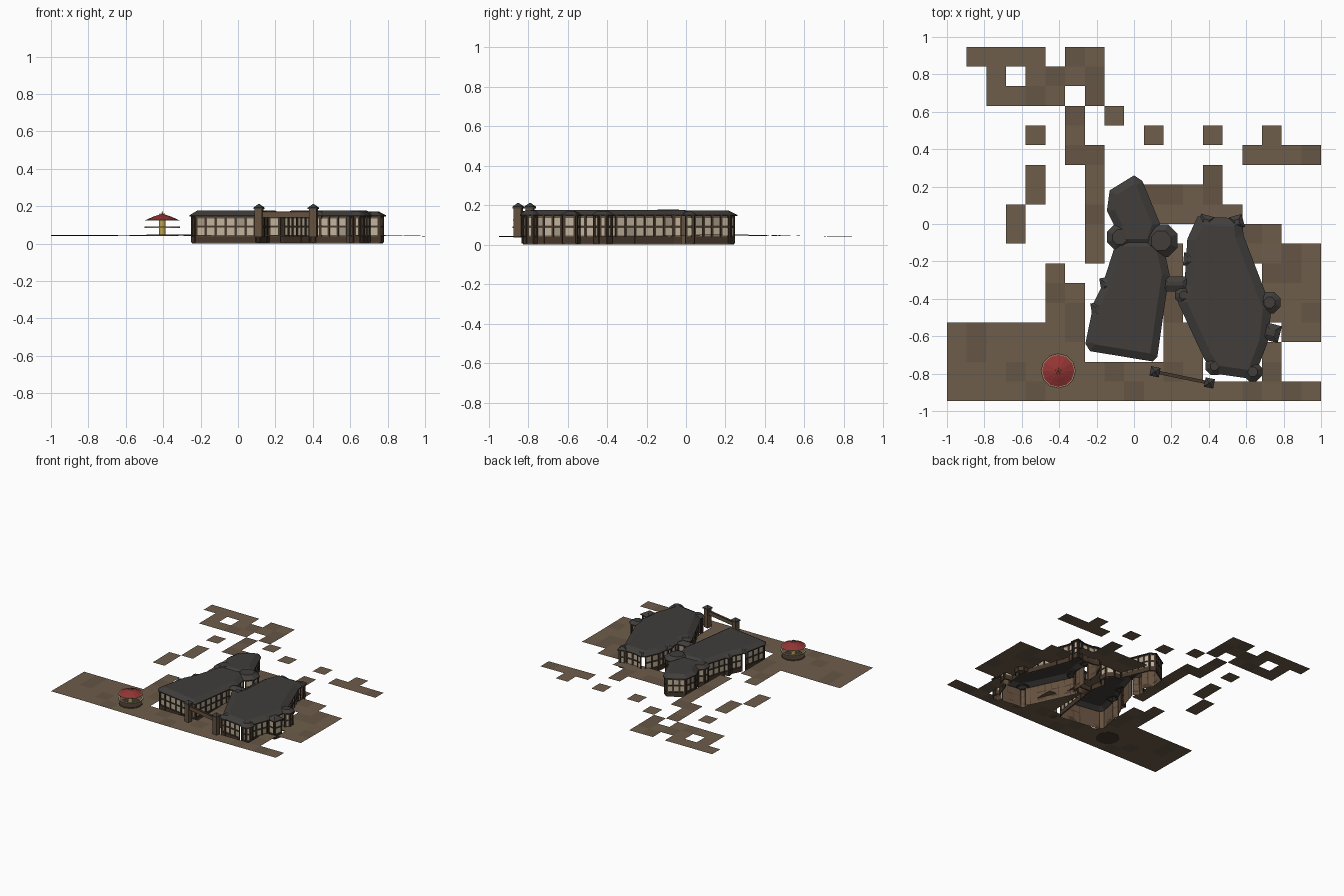
import bpy, bmesh, math, random
from mathutils import Vector

if "Cube" in bpy.data.objects:
    bpy.data.objects.remove(bpy.data.objects["Cube"])
random.seed(4)


def mat(name, c):
    m = bpy.data.materials.new(name)
    m.diffuse_color = (*c, 1)
    m.use_nodes = True
    m.node_tree.nodes["Principled BSDF"].inputs["Base Color"].default_value = m.diffuse_color
    return m


ROOF = mat("slate", (.052, .048, .044))
WALL = mat("timber", (.13, .083, .05))
TRIM = mat("dark_timber", (.06, .038, .024))
GLASS = mat("window_light", (.52, .45, .33))
GLASS2 = mat("window_dim", (.36, .32, .24))
SOIL = mat("soil", (.155, .11, .07))
SOIL2 = mat("soil_dark", (.13, .092, .06))
RED = mat("red", (.30, .035, .035))
TAN = mat("cream", (.42, .33, .2))
GOLD = mat("gold", (.5, .36, .08))


def finish(bm, name, *mats):
    me = bpy.data.meshes.new(name)
    bm.to_mesh(me)
    bm.free()
    for m in mats:
        me.materials.append(m)
    ob = bpy.data.objects.new(name, me)
    bpy.context.collection.objects.link(ob)
    return ob


def quad(bm, pts, idx=0):
    f = bm.faces.new([bm.verts.new(p) for p in pts])
    f.material_index = idx


def offset(pts, d):
    """Move a counter-clockwise outline inwards by d."""
    out, n = [], len(pts)
    for i in range(n):
        a, b, c = Vector(pts[i - 1]), Vector(pts[i]), Vector(pts[(i + 1) % n])
        e, f = (b - a).normalized(), (c - b).normalized()
        n1, n2 = Vector((-e.y, e.x)), Vector((-f.y, f.x))
        out.append(b + (n1 + n2) * d / (1 + n1.dot(n2)))
    return out


def inside(p, poly):
    hit = False
    for i in range(len(poly)):
        a, b = poly[i - 1], poly[i]
        if (a[1] > p[1]) != (b[1] > p[1]):
            if p[0] < a[0] + (b[0] - a[0]) * (p[1] - a[1]) / (b[1] - a[1]):
                hit = not hit
    return hit


def slab(bm, a, b, out, t, z0, z1, idx=0):
    """Box standing on line a-b, pushed outwards by t."""
    c, d = b + out * t, a + out * t
    lo = [bm.verts.new((p.x, p.y, z0)) for p in (a, b, c, d)]
    hi = [bm.verts.new((p.x, p.y, z1)) for p in (a, b, c, d)]
    faces = [lo, hi[::-1]] + [[lo[i], hi[i], hi[(i + 1) % 4], lo[(i + 1) % 4]] for i in range(4)]
    for f in faces:
        bm.faces.new(f).material_index = idx


def ngon(x, y, r, sides=8, turn=22.5):
    return [(x + r * math.cos(math.radians(turn) + math.tau * i / sides),
             y + r * math.sin(math.radians(turn) + math.tau * i / sides)) for i in range(sides)]


# Footprints (eave outlines) : name -> (outline, roof inset, roof top)
wings = {
    "west_hall": ([(-.26, -.64), (-.235, -.68), (.10, -.735), (.125, -.71), (.165, -.43), (.19, -.27),
                   (.15, -.08), (-.09, -.08), (-.17, -.33), (-.215, -.42)], .04, .176),
    "west_north_wing": ([(.10, -.12), (.14, 0), (.045, .23), (0, .26), (-.13, .18), (-.145, .07),
                         (-.10, -.02), (-.08, -.12)], .04, .174),
    "west_round_bay": (ngon(.145, -.09, .095), .035, .178),
    "west_left_bay": (ngon(-.075, -.07, .075), .03, .172),
    "west_side_bay": (ngon(-.145, -.32, .05, 4, 55), .025, .168),
    "west_corner_bay": (ngon(-.185, -.46, .06, 4, 55), .028, .17),
    "bridge": ([(.15, -.36), (.29, -.36), (.29, -.28), (.15, -.28)], .03, .166),
    "east_hall": ([(.235, -.42), (.375, -.72), (.43, -.80), (.64, -.83), (.715, -.63), (.735, -.45),
                   (.585, -.06), (.58, .03), (.34, .04), (.285, -.08), (.27, -.32)], .045, .176),
    "east_bay_upper": (ngon(.725, -.42, .062), .028, .171),
    "east_bay_lower": (ngon(.735, -.58, .065, 4, 30), .03, .17),
    "east_back_bay_left": (ngon(.385, .01, .052, 4, 30), .022, .168),
    "east_back_bay_right": (ngon(.55, .01, .05, 4, 60), .022, .169),
    "east_front_bay_left": (ngon(.43, -.76, .052), .026, .172),
    "east_front_bay_right": (ngon(.635, -.79, .055), .026, .173),
    "east_left_bay": (ngon(.265, -.38, .05), .025, .17),
    "east_left_rear_bay": (ngon(.30, -.19, .05, 4, 40), .025, .167),
}
walls = {k: offset(v[0], .014) for k, v in wings.items()}

for name, (eave, inset, top) in wings.items():
    wall, n = walls[name], len(eave)
    # Hipped roof with flat top, fascia and soffit
    bm = bmesh.new()
    rings = []
    for pts, z in ((wall, .146), (eave, .145), (eave, .151), (offset(eave, inset), top)):
        rings.append([bm.verts.new((p[0], p[1], z)) for p in pts])
    for r, s in zip(rings, rings[1:]):
        for i in range(n):
            bm.faces.new((r[i], r[(i + 1) % n], s[(i + 1) % n], s[i]))
    bm.faces.new(rings[-1])
    finish(bm, name + "_roof", ROOF)
    # Walls in bays, each with two storeys of windows, posts and ledges
    bm = bmesh.new()
    others = [w for k, w in walls.items() if k != name]
    for i in range(n):
        a, b = Vector(wall[i]), Vector(wall[(i + 1) % n])
        e = (b - a).normalized()
        out = Vector((e.y, -e.x))
        bays = max(1, round((b - a).length / .052))
        for k in range(bays):
            p, q = a.lerp(b, k / bays), a.lerp(b, (k + 1) / bays)
            if any(inside((p + q) / 2, w) for w in others):
                continue
            quad(bm, [(*p, 0), (*q, 0), (*q, .147), (*p, .147)])
            slab(bm, p, q, out, .006, 0.005, .038, 1)
            slab(bm, p, q, out, .007, .086, .094, 1)
            slab(bm, p, p + e * (.010 if k == 0 else .005), out, .007, 0.005, .147, 1)
            slab(bm, q - e * (.010 if k == bays - 1 else .005), q, out, .007, 0.005, .147, 1)
            m = .007
            if (q - p).length > .022:
                u, v = p + e * m + out * .002, q - e * m + out * .002
                for z0, z1 in ((.047, .085), (.096, .134)):
                    quad(bm, [(*u, z0), (*v, z0), (*v, z1), (*u, z1)], random.choice((2, 2, 3)))
    finish(bm, name + "_walls", WALL, TRIM, GLASS, GLASS2)

# Ground tiles: rows from the back, inclusive column spans
rows = [[(1, 4), (6, 7)], [(2, 2), (4, 7)], [(2, 5), (7, 7)], [(6, 6), (8, 8)],
        [(4, 4), (6, 6), (10, 10), (13, 13), (16, 16)], [(6, 7), (15, 18)],
        [(4, 4), (7, 7), (13, 13)], [(4, 4), (7, 7), (10, 13)], [(3, 3), (7, 7), (10, 14)],
        [(3, 3), (7, 7), (10, 16)], [(7, 7), (11, 18)], [(5, 5), (11, 11), (15, 18)],
        [(5, 6), (11, 11), (16, 18)], [(5, 6), (11, 11), (16, 18)],
        [(0, 6), (11, 12), (16, 18)], [(0, 6), (11, 12), (15, 16)], [(0, 16)], [(0, 18)]]
S = 2 / 19


def ground(x, y):
    return .042 + .005 * math.sin(3.1 * x + 1) * math.cos(2.3 * y) + .006 * max(0, 1 - abs(y - .25) * 2)


bm = bmesh.new()
for j, spans in enumerate(rows):
    for lo, hi in spans:
        for i in range(lo, hi + 1):
            x, y = -1 + i * S, 9 * S - j * S
            if any(inside((x + S / 2, y - S / 2), w) for w in walls.values()):
                continue
            quad(bm, [(u, v, ground(u, v)) for u, v in
                      ((x, y - S), (x + S, y - S), (x + S, y), (x, y))], random.choice((0, 0, 1)))
bmesh.ops.remove_doubles(bm, verts=bm.verts, dist=.0005)
finish(bm, "ground_tiles", SOIL, SOIL2)


def cone(name, x, y, z0, z1, r0, r1, m, sides=12, turn=0):
    bpy.ops.mesh.primitive_cone_add(vertices=sides, radius1=r0, radius2=r1, depth=z1 - z0,
                                    location=(x, y, (z0 + z1) / 2), rotation=(0, 0, turn))
    ob = bpy.context.object
    ob.name = name
    ob.data.materials.append(m)
    return ob


# Carousel
cx, cy = -.405, -.785
cone("carousel_base", cx, cy, .040, .048, .088, .085, TRIM)
cone("carousel_column", cx, cy, .045, .13, .018, .018, GOLD)
cone("carousel_canopy_rim", cx, cy, .122, .127, .092, .092, TAN)
cone("carousel_canopy", cx, cy, .127, .145, .086, .045, RED)
cone("carousel_canopy_top", cx, cy, .145, .157, .045, .008, RED)
cone("carousel_finial", cx, cy, .155, .175, .006, 0, GOLD, 6)
for k in range(5):
    a = math.tau * k / 5 + .3
    cone("carousel_crest", cx + .014 * math.cos(a), cy + .014 * math.sin(a), .15, .162, .005, 0, TAN, 4)
bm = bmesh.new()
ring = [[bm.verts.new((x, y, z)) for x, y in ngon(cx, cy, r, 12, 0)]
        for r, z in ((.080, .083), (.094, .083), (.094, .091), (.080, .091))]
for r in range(4):
    for i in range(12):
        s, t = ring[r], ring[(r + 1) % 4]
        bm.faces.new((s[i], s[(i + 1) % 12], t[(i + 1) % 12], t[i]))
finish(bm, "carousel_ring", TAN)

# Gate
posts = [Vector((.112, -.79)), Vector((.403, -.85))]
turn = math.atan2(-.06, .29) + math.pi / 4
for p in posts:
    cone("gate_post", p.x, p.y, .035, .186, .028, .028, WALL, 4, turn)
    cone("gate_post_cap_rim", p.x, p.y, .184, .192, .036, .036, ROOF, 4, turn)
    cone("gate_post_cap", p.x, p.y, .192, .212, .036, 0.002, ROOF, 4, turn)
e = (posts[1] - posts[0]).normalized()
out = Vector((e.y, -e.x))
bm = bmesh.new()
slab(bm, posts[0] - out * .006, posts[1] - out * .006, out, .012, .138, .166, 0)
slab(bm, posts[0] - out * .009, posts[1] - out * .009, out, .018, .166, .171, 1)
finish(bm, "gate_beam", WALL, TRIM)
